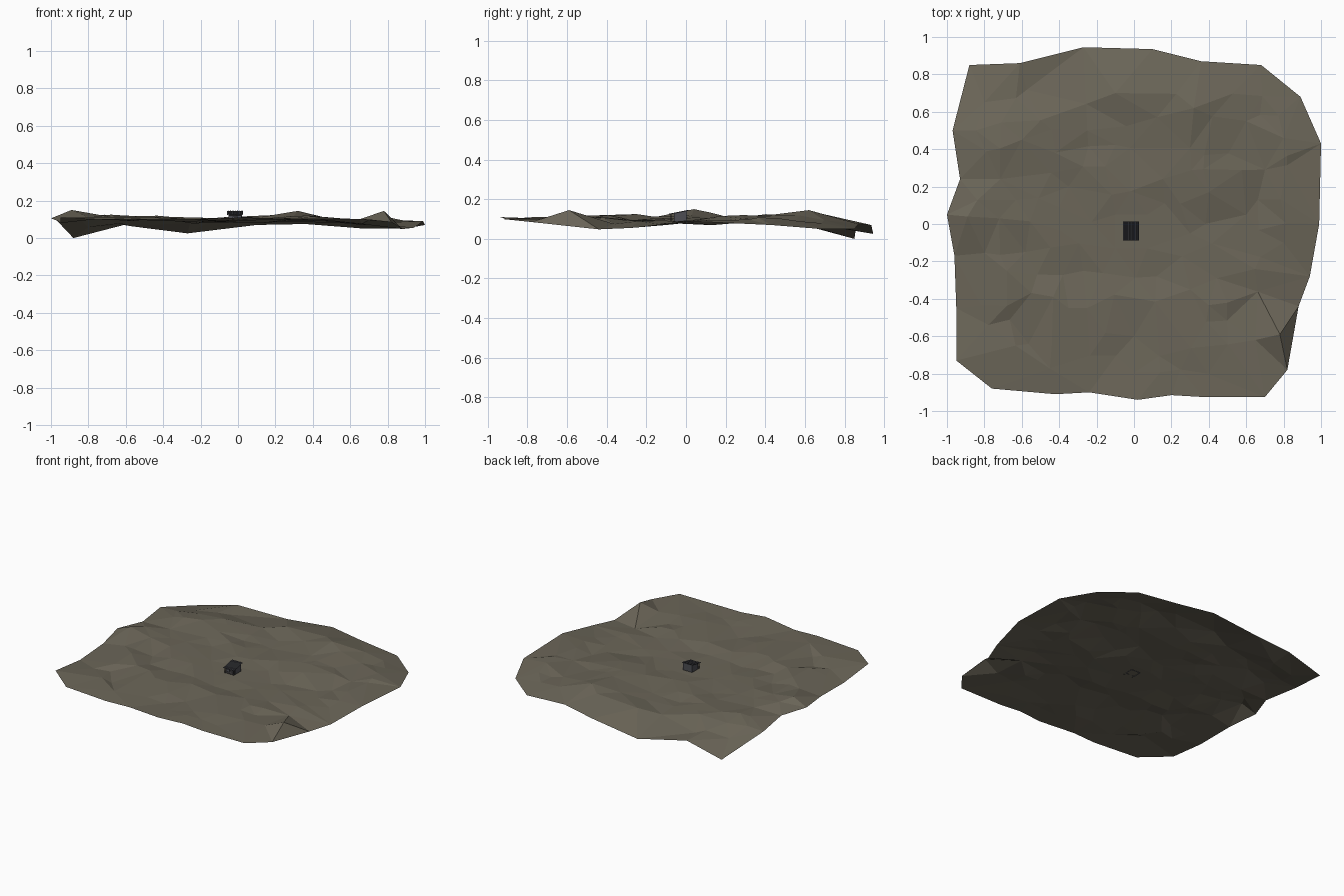
import bpy, bmesh, math, random
from mathutils import Vector
from mathutils.geometry import delaunay_2d_cdt

if "Cube" in bpy.data.objects:
    bpy.data.objects.remove(bpy.data.objects["Cube"])

random.seed(4)


def material(name, rgb):
    m = bpy.data.materials.new(name)
    m.diffuse_color = (*rgb, 1)
    m.use_nodes = True
    m.node_tree.nodes["Principled BSDF"].inputs["Base Color"].default_value = m.diffuse_color
    return m


EARTH = material("earth", (0.147, 0.132, 0.098))
ROOF = material("roof_metal", (0.046, 0.047, 0.055))
WALL = material("grey_wall", (0.075, 0.076, 0.088))
WOOD = material("dark_wood", (0.040, 0.038, 0.040))


def make_object(name, bm, mat):
    me = bpy.data.meshes.new(name)
    bm.to_mesh(me)
    bm.free()
    me.materials.append(mat)
    ob = bpy.data.objects.new(name, me)
    bpy.context.collection.objects.link(ob)
    return ob


# Terrain: rim outline (x, y, z), then a few hills and dips
RIM = [(-.88, .85, 0), (-.61, .86, .07), (-.27, .945, .025), (.10, .935, .07), (.36, .87, .075),
       (.68, .85, .05), (.89, .68, .05), (1, .43, .07), (.99, 0, .09), (.94, -.28, .055),
       (.88, -.44, .048), (.82, -.78, .085), (.70, -.925, .10), (.37, -.925, .10), (.20, -.915, .105),
       (.02, -.94, .11), (-.24, -.90, .10), (-.42, -.91, .10), (-.76, -.88, .10), (-.95, -.73, .11),
       (-.95, -.45, .08), (-.96, -.17, .09), (-1, .05, .105), (-.93, .24, .10), (-.97, .50, .095)]
HILLS = [(.78, -.59, .145), (-.89, .04, .15), (-.72, .03, .12), (-.68, -.25, .125), (-.58, -.15, .09),
         (.32, .62, .145), (.40, .17, .115), (.60, .05, .078), (.80, .46, .105), (-.60, .45, .12),
         (-.35, -.45, .112)]
DIPS = [(.60, .55, .09), (.30, -.35, .10), (0, -.60, .09), (.65, -.62, .10), (.80, -.10, .07),
        (-.35, .20, .09), (-.10, .70, .11), (-.25, .50, .085), (.30, -.05, .088)]
FLAT = [(x, y, .086) for x in (-.1, .07) for y in (-.13, .05)]
CONTROL = RIM + HILLS + DIPS + FLAT


def ground(x, y):
    total = weight = 0
    for cx, cy, cz in CONTROL:
        w = 1 / (math.hypot(x - cx, y - cy) ** 3 + 1e-6)
        total += w * cz
        weight += w
    return total / weight


def rim_gap(p):
    best = 9
    for a, b in zip(RIM, RIM[1:] + RIM[:1]):
        a, b = Vector(a[:2]), Vector(b[:2])
        t = min(1, max(0, (p - a).dot(b - a) / (b - a).length_squared))
        best = min(best, (p - a.lerp(b, t)).length)
    return best


points = list(CONTROL)
for i in range(-7, 8):
    for j in range(-7, 8):
        p = Vector((i * .135 + random.uniform(-.045, .045), j * .135 + random.uniform(-.045, .045)))
        clear = min(math.hypot(p.x - q[0], p.y - q[1]) for q in CONTROL[len(RIM):])
        if rim_gap(p) > .11 and clear > .08 and random.random() < .85 and p.length > .12:
            points.append((p.x, p.y, ground(p.x, p.y) + random.uniform(-.012, .012)))

n = len(RIM)
verts, _, faces, origins, _, _ = delaunay_2d_cdt(
    [Vector(p[:2]) for p in points], [], [list(range(n))[::-1]], 1, 1e-5)
bm = bmesh.new()
vs = [bm.verts.new((v.x, v.y, points[o[0]][2] if o else ground(v.x, v.y)))
      for v, o in zip(verts, origins)]
for f in faces:
    bm.faces.new([vs[k] for k in f])
bm.normal_update()
for f in bm.faces:
    if f.normal.z < 0:
        f.normal_flip()
make_object("terrain", bm, EARTH)

# Hut dimensions
X0, X1, Y0, Y1 = -.052, .022, -.073, .003
BASE = .084


def roof_z(y):
    return .122 + (y + .09) * .20


def block(name, x0, x1, y0, y1, z0, mat, z1=None):
    """Box whose top follows the roof slope unless z1 is given."""
    bm = bmesh.new()
    bmesh.ops.create_cube(bm, size=1)
    for v in bm.verts:
        x, y = (x1 if v.co.x > 0 else x0), (y1 if v.co.y > 0 else y0)
        top = roof_z(y) if z1 is None else z1
        v.co = (x, y, top if v.co.z > 0 else z0)
    return make_object(name, bm, mat)


# Walls with an open doorway at the front
T = .004
block("back_wall", X0, X1, Y1 - T, Y1, BASE, WALL)
block("left_wall", X0, X0 + T, Y0 + .012, Y1 - T, BASE, WALL)
block("right_wall", X1 - T, X1, Y0 + .012, Y1 - T, BASE, WALL)
block("front_wall_left", X0 + T, -.026, Y0 + .012, Y0 + .016, BASE, WALL)
block("front_wall_right", -.004, X1 - T, Y0 + .012, Y0 + .016, BASE, WALL)
block("lintel", -.026, -.004, Y0 + .012, Y0 + .016, .114, WALL)
block("floor", X0, X1, Y0 - .006, Y1, BASE + .003, WOOD, .090)

# Porch posts and beam
for side, x in (("left", X0), ("right", X1 - .005)):
    block("porch_post_" + side, x, x + .005, Y0 - .006, Y0 - .001, BASE, WOOD)
block("porch_beam", X0, X1, Y0 - .006, Y0 - .001, .119, WOOD)

# Corrugated sloping roof
bm = bmesh.new()
rows = []
count = 14
for y in (-.089, .014):
    rows.append([bm.verts.new((-.058 + .086 * k / count, y, roof_z(y) + .001 + .003 * (k % 2)))
                 for k in range(count + 1)])
for k in range(count):
    bm.faces.new((rows[0][k], rows[0][k + 1], rows[1][k + 1], rows[1][k]))
roof = make_object("corrugated_roof", bm, ROOF)
mod = roof.modifiers.new("thickness", "SOLIDIFY")
mod.thickness = .001
